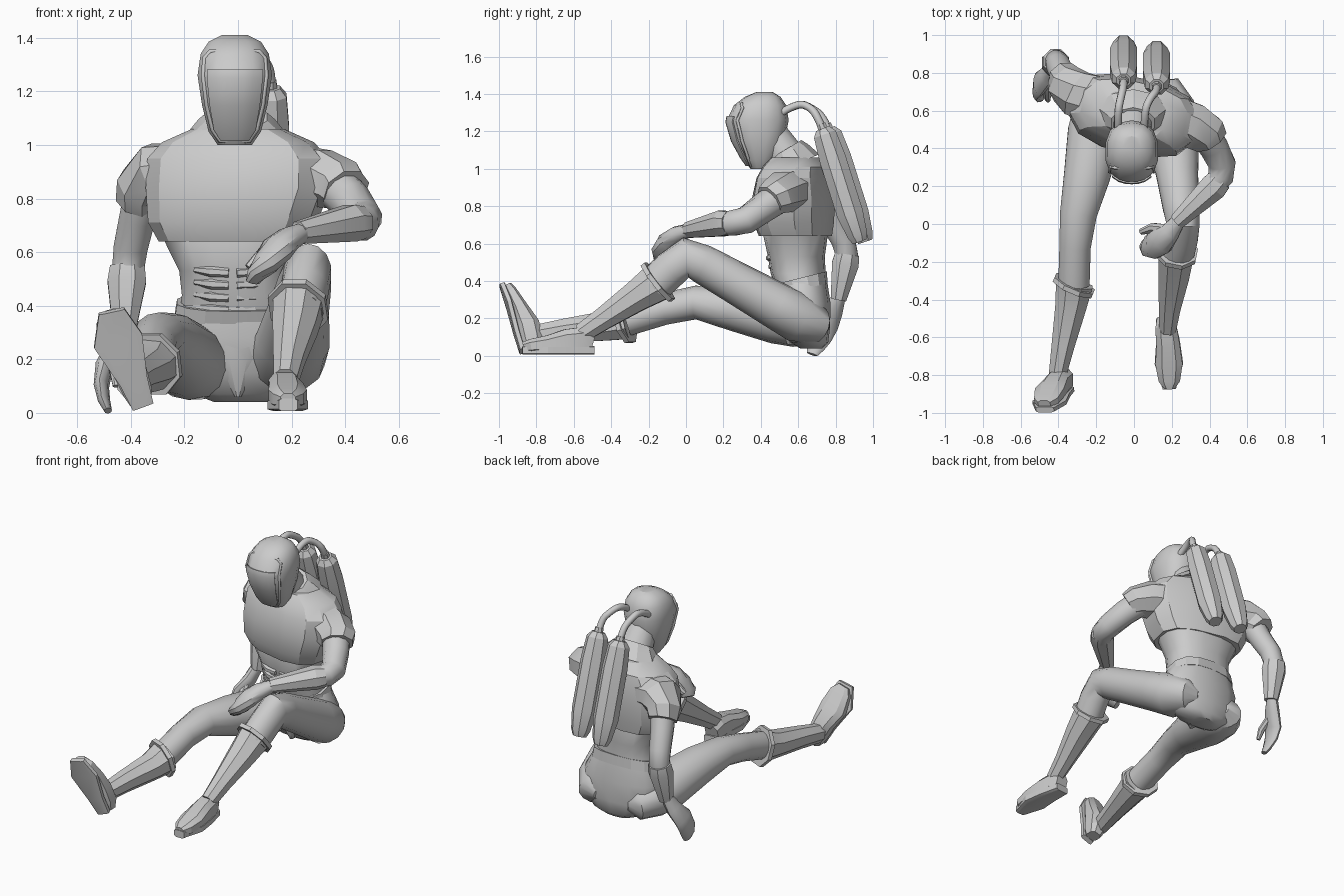
import bpy, bmesh, math
from mathutils import Vector as V


def finish(name, bm, angle):
    bmesh.ops.recalc_face_normals(bm, faces=bm.faces[:])
    for f in bm.faces:
        f.smooth = angle > 0
    for e in bm.edges:
        e.smooth = len(e.link_faces) == 2 and e.calc_face_angle(0) < math.radians(angle)
    me = bpy.data.meshes.new(name)
    bm.to_mesh(me)
    bm.free()
    ob = bpy.data.objects.new(name, me)
    bpy.context.collection.objects.link(ob)
    return ob


def loft(name, rings, n=12, up=(0, 0, 1), power=2.0, angle=40, axis=None):
    """Skin a tube through rings of (x, y, z, half width, half height)."""
    bm = bmesh.new()
    pts = [V(r[:3]) for r in rings]
    loops = []
    for i, r in enumerate(rings):
        if axis:
            t = V(axis).normalized()
        else:
            a = (pts[i] - pts[i - 1]).normalized() if i else V()
            b = (pts[i + 1] - pts[i]).normalized() if i < len(pts) - 1 else V()
            t = (a + b).normalized()
        u = V(up).cross(t).normalized()
        w = t.cross(u)
        loop = []
        for k in range(n):
            ang = 2 * math.pi * (k + 0.5) / n
            c, s = math.cos(ang), math.sin(ang)
            c = math.copysign(abs(c) ** (2 / power), c)
            s = math.copysign(abs(s) ** (2 / power), s)
            loop.append(bm.verts.new(pts[i] + u * c * r[3] + w * s * r[-1]))
        loops.append(loop)
    for p, q in zip(loops, loops[1:]):
        for k in range(n):
            bm.faces.new((p[k], p[(k + 1) % n], q[(k + 1) % n], q[k]))
    bm.faces.new(loops[0])
    bm.faces.new(loops[-1])
    return finish(name, bm, angle)


def pipe(name, pts, r, cyclic=False, kind='NURBS', res=2):
    cu = bpy.data.curves.new(name, 'CURVE')
    cu.dimensions = '3D'
    cu.bevel_depth, cu.bevel_resolution, cu.resolution_u = r, res, 5
    cu.use_fill_caps = True
    sp = cu.splines.new(kind)
    sp.points.add(len(pts) - 1)
    for p, q in zip(sp.points, pts):
        p.co = (*q, 1)
    sp.use_cyclic_u = cyclic
    if kind == 'NURBS':
        sp.order_u = 3
        sp.use_endpoint_u = True
    ob = bpy.data.objects.new(name, cu)
    bpy.context.collection.objects.link(ob)


# Torso, twisted so the +x shoulder leads
tw = (0.22, 0.975, 0)
Z = (0, 0, 1)
loft("abdomen", [(-.01, .62, .34, .215, .125), (-.01, .60, .44, .20, .145),
                 (-.015, .59, .53, .205, .15), (-.02, .585, .66, .265, .172), (-.02, .585, .72, .22, .15)],
     16, up=(.1, 1, 0), power=2.4, axis=Z)
loft("chest", [(-.02, .585, .64, .275, .182), (-.02, .575, .71, .315, .20),
               (0, .575, .84, .345, .205), (0, .58, .95, .34, .185),
               (0, .59, 1.01, .285, .165), (0, .58, 1.06, .17, .12)],
     12, up=tw, power=2.7, angle=25, axis=Z)
loft("collar", [(-.005, .575, 1.02, .20, .15), (-.005, .55, 1.08, .15, .115),
                (-.005, .535, 1.105, .12, .095)], 10, up=(0, 1, 0), angle=20)
loft("neck", [(-.005, .58, 1.0, .12, .11), (-.01, .46, 1.18, .09, .09)], 12, up=(0, 1, 0))
for s in (-1, 1):
    for k in range(4):
        z = .385 + k * .046
        y = .490 - k * .014
        loft("abdominal_plate", [(-.02 + s * .015, y - .006, z, .016, .017),
                                 (-.02 + s * .08, y, z + .004, .017, .020),
                                 (-.02 + s * .14, y + .035, z + .012, .012, .012)], 6, angle=15)

# Pelvis and belt
loft("pelvis", [(-.01, .615, .40, .22, .14), (.005, .625, .28, .27, .148),
                (.01, .64, .15, .26, .13), (.01, .66, .07, .18, .10), (.01, .67, .04, .10, .06)],
     14, up=(0, 1, 0), power=2.3, axis=Z)
loft("crotch", [(-.005, .56, .34, .16, .07), (0, .55, .20, .09, .07), (0, .57, .06, .012, .03)],
     8, up=(0, 1, 0), axis=Z)
loft("belt", [(-.01, .62, .355, .232, .142), (-.01, .605, .415, .222, .152)],
     14, up=(0, 1, 0), power=2.4, angle=20)

# Helmet: z, centre y, half width, half depth
HEAD = [(1.0, .395, .065, .05), (1.05, .395, .10, .088), (1.15, .39, .125, .138),
        (1.26, .384, .142, .165), (1.34, .396, .13, .140), (1.385, .41, .10, .095),
        (1.41, .42, .05, .045)]
loft("helmet", [(-.012, y, z, w, d) for z, y, w, d in HEAD], 14, up=(0, 1, 0),
     power=2.4, angle=32, axis=Z)


def face(x, z, lift):
    for a, b in zip(HEAD, HEAD[1:]):
        if a[0] <= z <= b[0]:
            f = (z - a[0]) / (b[0] - a[0])
            _, y, w, d = [p + (q - p) * f for p, q in zip(a, b)]
            return V((x - .012, y - d * max(0, 1 - abs(x / w) ** 2.4) ** (1 / 2.4) - lift, z))


# Visor plate and its raised frame
bm = bmesh.new()
rows = []
for z, w in ((1.02, .05), (1.06, .075), (1.15, .09), (1.25, .10), (1.28, .10)):
    rows.append([bm.verts.new(face(w * k / 3, z, .004)) for k in range(-3, 4)])
for p, q in zip(rows, rows[1:]):
    for k in range(6):
        bm.faces.new((p[k], p[k + 1], q[k + 1], q[k]))
visor = finish("visor", bm, 30)
visor.modifiers.new("thickness", 'SOLIDIFY').thickness = -.008
side = [(.055, 1.015), (.084, 1.06), (.105, 1.15), (.118, 1.26), (.113, 1.325), (.09, 1.35)]
outline = [face(x, z, .002) for x, z in side] + [face(-x, z, .002) for x, z in side[::-1]]
pipe("visor_frame", outline, .009, True, 'POLY', 0)

# Air tanks and hoses
for x, y in ((-.055, .022), (.12, -.008)):
    loft("air_tank", [(x, y + .738, 1.215, .04), (x, y + .75, 1.185, .066), (x, y + .79, 1.06, .077),
                      (x, y + .885, .76, .077), (x, y + .925, .645, .058), (x, y + .937, .61, .042)],
         8, up=(0, 1, 0), angle=20)
    loft("tank_valve", [(x, y + .745, 1.20, .028), (x, y + .73, 1.24, .026)], 8, up=(0, 1, 0))
    e = -.085 if x < 0 else .055
    pipe("air_hose", [(x, y + .74, 1.21), (x, y + .71, 1.28), ((x + e) / 2, .67, 1.325),
                      (e, .60, 1.355), (e, .51, 1.30)], .021)

# Bent leg (+x)
loft("bent_thigh", [(.10, .74, .16, .04, .04), (.14, .70, .165, .12, .10), (.18, .60, .205, .15, .135),
                    (.205, .48, .27, .14, .125), (.23, .25, .40, .112, .112), (.25, .09, .49, .10, .105),
                    (.26, 0, .525, .09, .108), (.25, -.08, .465, .09, .10), (.228, -.17, .38, .09, .10)], 14)
loft("bent_boot", [(.225, -.15, .395, .10, .112), (.212, -.27, .315, .088, .088),
                   (.19, -.44, .20, .062, .065), (.178, -.56, .12, .048, .055)], 8, angle=20)
loft("bent_boot_cuff", [(.227, -.140, .402, .117, .132), (.223, -.160, .386, .117, .132)], 8, angle=20)
loft("bent_foot", [(.165, -.50, .07, .045, .055), (.17, -.55, .085, .06, .075), (.18, -.64, .08, .066, .066),
                   (.185, -.74, .062, .076, .05), (.187, -.83, .052, .06, .04), (.187, -.87, .045, .03, .03)],
     8, power=2.8, angle=25)
loft("bent_sole", [(.165, -.495, .03, .05, .024), (.18, -.62, .03, .065, .024),
                   (.185, -.74, .03, .078, .024), (.187, -.875, .03, .036, .024)], 8, power=5, angle=20)

# Stretched leg (-x)
loft("stretched_thigh", [(-.09, .74, .15, .04, .04), (-.125, .70, .15, .12, .10), (-.175, .60, .18, .15, .135),
                         (-.205, .48, .205, .15, .14), (-.25, .25, .255, .125, .12), (-.295, .05, .285, .10, .09),
                         (-.312, -.12, .25, .085, .085), (-.318, -.32, .19, .085, .085)], 14)
loft("stretched_boot", [(-.316, -.32, .185, .105, .105), (-.333, -.43, .16, .09, .085),
                        (-.375, -.64, .135, .066, .07), (-.405, -.80, .11, .05, .06)], 8, angle=20)
loft("stretched_boot_cuff", [(-.314, -.315, .186, .120, .125), (-.324, -.338, .179, .120, .125)], 8, angle=20)
loft("stretched_foot", [(-.362, -.825, .03, .04, .045), (-.375, -.825, .08, .058, .065),
                        (-.405, -.845, .16, .066, .065), (-.445, -.89, .25, .085, .045),
                        (-.465, -.935, .34, .068, .032), (-.475, -.955, .375, .035, .025)],
     8, up=(0, 1, 0), power=2.8, angle=25)
loft("stretched_sole", [(-.355, -.875, .025, .042, .016), (-.39, -.905, .12, .055, .016),
                        (-.448, -.945, .27, .096, .016), (-.472, -.983, .38, .05, .016)],
     8, up=(0, 1, 0), power=5, angle=20)

# Arm braced on the ground (-x)
loft("rear_sleeve", [(-.18, .65, .90, .11, .14), (-.30, .69, .895, .12, .13),
                     (-.36, .74, .84, .10, .115), (-.375, .775, .79, .085, .10)], 8, up=(0, 1, 0), angle=20)
loft("rear_arm", [(-.34, .72, .86, .08), (-.375, .78, .73, .07), (-.40, .84, .62, .066),
                  (-.41, .86, .54, .062), (-.42, .845, .47, .055)], 12, up=(0, 1, 0))
loft("rear_gauntlet", [(-.413, .862, .545, .07), (-.415, .852, .49, .078), (-.425, .815, .30, .045)],
     8, up=(0, 1, 0), angle=20)
loft("rear_hand", [(-.43, .82, .32, .035, .035), (-.46, .785, .24, .038, .055), (-.50, .745, .17, .035, .072),
                   (-.51, .715, .10, .028, .065), (-.50, .69, .045, .022, .05), (-.485, .675, .008, .014, .03)],
     10, up=(.1, 1, 0))
loft("rear_thumb", [(-.465, .76, .22, .025), (-.46, .68, .16, .022), (-.455, .655, .10, .013)], 8, up=(1, 0, 0))

# Arm resting on the knee (+x)
loft("front_sleeve", [(.20, .57, .885, .12, .125), (.31, .52, .875, .13, .115),
                      (.385, .475, .85, .115, .10), (.405, .445, .83, .098, .088)], 8, angle=20)
loft("front_arm", [(.36, .50, .85, .085), (.42, .41, .79, .08), (.465, .32, .725, .075),
                   (.46, .25, .71, .07), (.40, .17, .70, .06)], 12)
loft("front_gauntlet", [(.455, .235, .71, .070, .065), (.42, .195, .708, .078, .074),
                        (.225, .01, .672, .046, .045)], 8, angle=20)
loft("front_hand", [(.245, .03, .675, .036, .036), (.19, -.045, .65, .055, .046), (.145, -.09, .61, .075, .055),
                    (.105, -.11, .56, .078, .05), (.07, -.11, .52, .065, .036), (.055, -.10, .49, .04, .02)], 10)
loft("front_thumb", [(.17, -.03, .64, .03), (.10, -.02, .60, .028), (.04, -.04, .54, .018)], 8)
